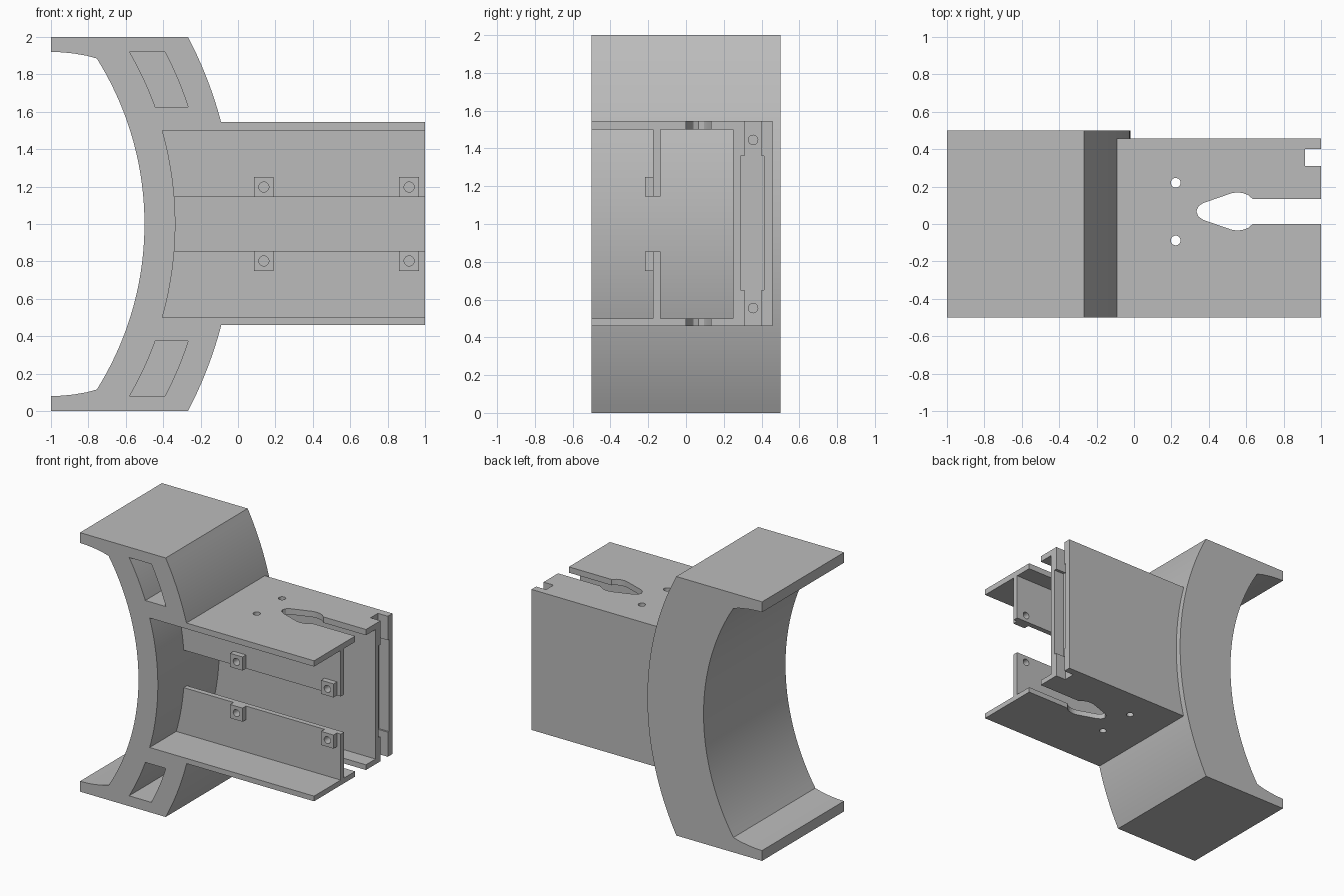
import bpy, bmesh, math
from mathutils import Vector

if "Cube" in bpy.data.objects:
    bpy.data.objects.remove(bpy.data.objects["Cube"], do_unlink=True)

grey = bpy.data.materials.new("plain grey")
grey.use_nodes = True
grey.diffuse_color = (0.5, 0.5, 0.5, 1)
grey.node_tree.nodes["Principled BSDF"].inputs["Base Color"].default_value = (0.5, 0.5, 0.5, 1)

ARC_X = -2.163      # shared centre of all the curved walls, at z = 1


def prism(name, outline, axis, lo, hi):
    """Extrude a 2D outline along an axis: x takes (y,z), y takes (x,z), z takes (x,y)."""
    def place(a, b, c):
        return Vector({"x": (c, a, b), "y": (a, c, b), "z": (a, b, c)}[axis])
    bm = bmesh.new()
    face = bm.faces.new([bm.verts.new(place(a, b, lo)) for a, b in outline])
    new = bmesh.ops.extrude_face_region(bm, geom=[face])["geom"]
    bmesh.ops.translate(bm, vec=place(0, 0, hi - lo),
                        verts=[v for v in new if isinstance(v, bmesh.types.BMVert)])
    bmesh.ops.recalc_face_normals(bm, faces=bm.faces)
    mesh = bpy.data.meshes.new(name)
    bm.to_mesh(mesh)
    bm.free()
    mesh.materials.append(grey)
    obj = bpy.data.objects.new(name, mesh)
    bpy.context.collection.objects.link(obj)
    return obj


def rect(a0, a1, b0, b1):
    return [(a0, b0), (a1, b0), (a1, b1), (a0, b1)]


def circle(a, b, r, n=24):
    return [(a + r * math.cos(t * math.tau / n), b + r * math.sin(t * math.tau / n))
            for t in range(n)]


def arc(r, z0, z1, n=40):
    """Points on a curved wall of radius r, from height z0 to z1."""
    zs = [z0 + (z1 - z0) * i / n for i in range(n + 1)]
    return [(ARC_X + math.sqrt(r * r - (z - 1) ** 2), z) for z in zs]


def combine(obj, other, operation="DIFFERENCE"):
    mod = obj.modifiers.new("combine", "BOOLEAN")
    mod.operation, mod.solver, mod.object = operation, "EXACT", other
    bpy.context.view_layer.objects.active = obj
    bpy.ops.object.modifier_apply(modifier=mod.name)
    bpy.data.objects.remove(other, do_unlink=True)


def mirrored(z0, z1):
    """A height range and its reflection about z = 1."""
    return [(z0, z1), (2 - z1, 2 - z0)]


# Curved collar with thin lips, joined to the rectangular housing
lip = [(-1, 1.92), (-0.94, 1.918), (-0.88, 1.912), (-0.81, 1.9)]
low_lip = [(x, 2 - z) for x, z in reversed(lip)]
collar = ([(-1, 0)] + arc(2.143, 0, 2) + [(-1, 2)] + lip
          + arc(1.663, 1.885, 0.115) + low_lip)
body = prism("collar_and_housing", collar, "y", -0.5, 0.5)
combine(body, prism("housing", rect(-0.2, 1, 0.46, 1.545), "y", -0.5, 0.457), "UNION")

# Main cavity, open at the front and the right
cavity = arc(1.828, 0.5, 1.5) + [(1.1, 1.5), (1.1, 0.5)]
combine(body, prism("cavity_cutter", cavity, "y", -0.6, 0.25))

# Pockets in the collar
for z0, z1 in mirrored(1.625, 1.92):
    pocket = arc(1.831, z0, z1, 10) + arc(1.997, z1, z0, 10)
    combine(body, prism("pocket_cutter", pocket, "y", -0.6, 0.457))

# Keyhole slot and two round holes through both plates
half = [(1.1, 0.066), (0.636, 0.066), (0.61, 0.088), (0.58, 0.099), (0.55, 0.102),
        (0.52, 0.097), (0.37, 0.045), (0.345, 0.028)]
keyhole = ([(x, 0.067 + d) for x, d in half] + [(0.333, 0.067)]
           + [(x, 0.067 - d) for x, d in reversed(half)])
combine(body, prism("keyhole_cutter", keyhole, "z", 0.3, 1.7))
for y in (0.22, -0.088):
    combine(body, prism("hole_cutter", circle(0.223, y, 0.026), "z", 0.3, 1.7))

# Groove in the end of the thick back wall, its wider middle and screw holes
combine(body, prism("groove_cutter", rect(0.31, 0.4, 0.3, 1.7), "x", 0.915, 1.1))
combine(body, prism("recess_cutter", rect(0.288, 0.413, 0.65, 1.36), "x", 0.915, 1.1))
for z in (0.555, 1.445):
    combine(body, prism("screw_cutter", circle(0.355, z, 0.025), "x", 0.8, 1.0))

# Inner flanges with drilled square bosses
parts = [body]
for side, (z0, z1) in zip(("upper", "lower"), mirrored(1.145, 1.51)):
    flange = prism(side + "_flange", rect(-0.42, 1, z0, z1), "y", -0.175, -0.135)
    b0, b1 = mirrored(1.145, 1.25)[0 if side == "upper" else 1]
    for x in (0.138, 0.915):
        boss = prism("boss", rect(x - 0.053, x + 0.053, b0, b1), "y", -0.217, -0.15)
        combine(flange, boss, "UNION")
        hole = circle(x, (b0 + b1) / 2, 0.027)
        combine(flange, prism("boss_cutter", hole, "y", -0.3, 0))
    parts.append(flange)

# Smooth curved walls, crisp edges
bpy.ops.object.select_all(action="DESELECT")
for obj in parts:
    obj.select_set(True)
bpy.context.view_layer.objects.active = body
bpy.ops.object.shade_smooth_by_angle(angle=math.radians(25))
